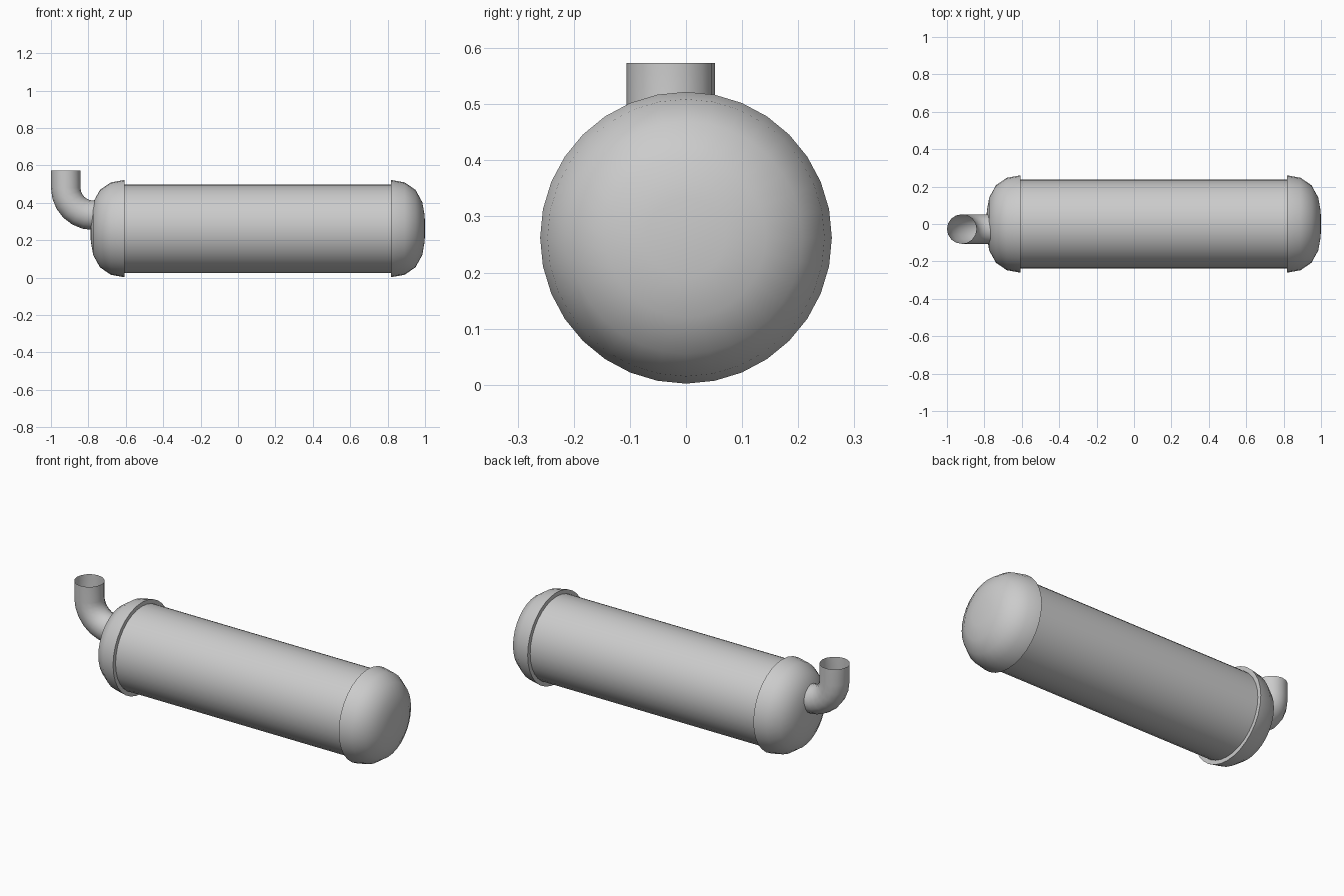
import bpy, bmesh
from math import sin, cos, pi
from mathutils import Matrix, Vector

if "Cube" in bpy.data.objects:
    bpy.data.objects.remove(bpy.data.objects["Cube"])

AXIS_Z = 0.262


def finish(name, bm, angle):
    bmesh.ops.recalc_face_normals(bm, faces=bm.faces)
    mesh = bpy.data.meshes.new(name)
    bm.to_mesh(mesh)
    bm.free()
    ob = bpy.data.objects.new(name, mesh)
    bpy.context.collection.objects.link(ob)
    bpy.ops.object.select_all(action='DESELECT')
    ob.select_set(True)
    bpy.context.view_layer.objects.active = ob
    bpy.ops.object.shade_smooth_by_angle(angle=angle)
    return ob


def loft(name, rings, angle):
    """Skin a list of (centre, u, v, radius, sides) rings."""
    bm = bmesh.new()
    prev = None
    for c, u, v, r, n in rings:
        if r == 0:
            ring = [bm.verts.new(c)] * n
        else:
            ring = [bm.verts.new(c + r * (u * cos(2 * pi * i / n) + v * sin(2 * pi * i / n)))
                    for i in range(n)]
        if prev:
            for i in range(n):
                j = (i + 1) % n
                quad = list(dict.fromkeys((prev[i], prev[j], ring[j], ring[i])))
                bm.faces.new(quad)
        prev = ring
    return finish(name, bm, angle)


def revolve(name, profile):
    """Lathe (x, radius) points around the tank axis."""
    Y, Z = Vector((0, 1, 0)), Vector((0, 0, 1))
    return loft(name, [(Vector((x, 0, AXIS_Z)), Y, Z, r, 32) for x, r in profile], 0.7)


# tank body
revolve("tank_body", [(-0.64, 0.237), (0.85, 0.237)])

# domed end caps with a lip standing proud of the body
dome = [(0, 0.236), (0, 0.26), (0.072, 0.247), (0.130, 0.207),
        (0.166, 0.142), (0.179, 0.070), (0.181, 0)]
for name, x0, s in (("right_cap", 0.819, 1), ("left_cap", -0.608, -1)):
    revolve(name, [(x0 + s * t, r) for t, r in dome])

# open elbow pipe: vertical run, quarter bend, then into the left cap
px, py, pz, bend = -0.921, -0.027, 0.48, 0.147
path = [(px, 0.573, 0)]
for i in range(7):
    a = i / 6 * pi / 2
    path.append((px + bend * (1 - cos(a)), pz - bend * sin(a), a))
path.append((-0.74, pz - bend, pi / 2))
loft("elbow_pipe", [(Vector((x, py, z)), Vector((cos(a), 0, sin(a))), Vector((0, 1, 0)), 0.079, 16)
                    for x, z, a in path], 0.7)
